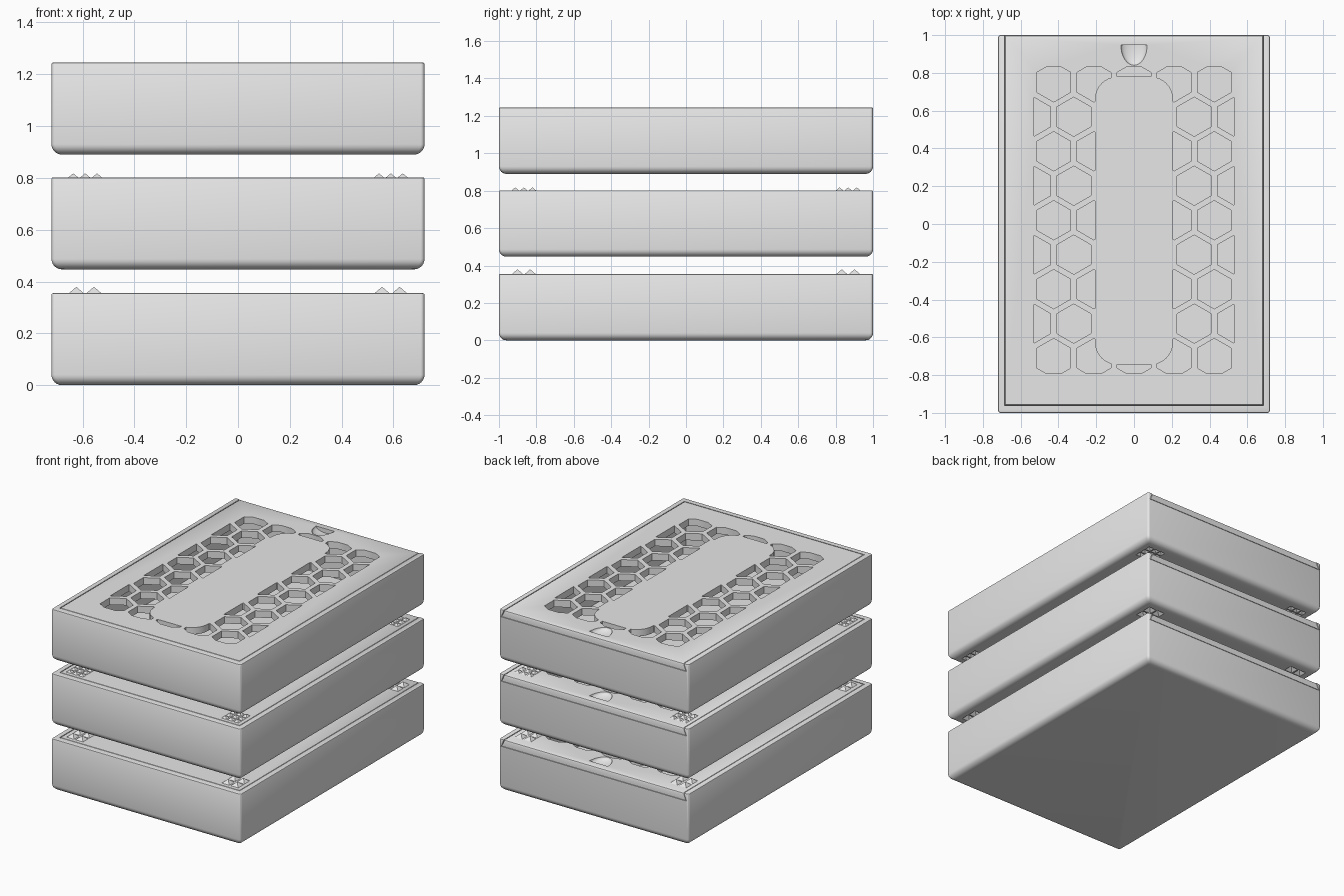
import bpy, bmesh, math
from mathutils import Matrix, Vector

if "Cube" in bpy.data.objects:
    bpy.data.objects.remove(bpy.data.objects["Cube"], do_unlink=True)

HX, HY, H = 0.72, 1.0, 0.355      # box half sizes and height
T = 0.05                          # lid thickness
LEVELS = (0.0, 0.447, 0.89)       # base of each box

grey = bpy.data.materials.new("light grey plastic")
grey.use_nodes = True
grey.diffuse_color = (0.8, 0.8, 0.8, 1)
grey.node_tree.nodes["Principled BSDF"].inputs["Base Color"].default_value = (0.8, 0.8, 0.8, 1)


def make(name, bm, z=0.0):
    bmesh.ops.recalc_face_normals(bm, faces=bm.faces)
    mesh = bpy.data.meshes.new(name)
    bm.to_mesh(mesh)
    bm.free()
    mesh.materials.append(grey)
    ob = bpy.data.objects.new(name, mesh)
    ob.location.z = z
    bpy.context.collection.objects.link(ob)
    return ob


def outline(x, y0, y1, r=0.0, n=4):
    """Rectangle outline with optional rounded corners."""
    corners = ((x, y1, 0), (-x, y1, 1), (-x, y0, 2), (x, y0, 3))
    if r == 0:
        return [(cx, cy) for cx, cy, _ in corners]
    pts = []
    for cx, cy, q in corners:
        ox = cx - math.copysign(r, cx)
        oy = cy - r if q < 2 else cy + r
        for i in range(n + 1):
            a = (q + i / n) * math.pi / 2
            pts.append((ox + r * math.cos(a), oy + r * math.sin(a)))
    return pts


def loft(bm, rings):
    """Closed solid through a stack of (outline, z) rings."""
    loops = [[bm.verts.new((x, y, z)) for x, y in pts] for pts, z in rings]
    for a, b in zip(loops, loops[1:]):
        for i in range(len(a)):
            j = (i + 1) % len(a)
            bm.faces.new((a[i], a[j], b[j], b[i]))
    bm.faces.new(loops[0][::-1])
    bm.faces.new(loops[-1])


def solid(name, rings, z=0.0):
    bm = bmesh.new()
    loft(bm, rings)
    return make(name, bm, z)


def carve(ob, *steps):
    """Apply boolean steps (operation, cutter) and drop the cutters."""
    for op, cutter in steps:
        cutter.hide_render = True
        mod = ob.modifiers.new("cut", 'BOOLEAN')
        mod.operation, mod.object, mod.solver = op, cutter, 'EXACT'
    bpy.context.view_layer.update()
    deps = bpy.context.evaluated_depsgraph_get()
    mesh = bpy.data.meshes.new_from_object(ob.evaluated_get(deps))
    ob.modifiers.clear()
    ob.data = mesh
    for _, cutter in steps:
        bpy.data.objects.remove(cutter, do_unlink=True)
    return ob


def smooth(ob):
    bpy.ops.object.select_all(action='DESELECT')
    ob.select_set(True)
    bpy.context.view_layer.objects.active = ob
    bpy.ops.object.shade_smooth_by_angle(angle=math.radians(30))


def pyramids(name, n, z, grow=0.0):
    """Square grids of n x n pyramids at the four corners."""
    pitch, half, tall = (0.068, 0.029, 0.025) if n == 2 else (0.046, 0.019, 0.016)
    half, tall = half + grow, tall + 2 * grow
    bm = bmesh.new()
    for sx in (-1, 1):
        for sy in (-1, 1):
            for i in range(n):
                for j in range(n):
                    x = sx * 0.59 + (i - (n - 1) / 2) * pitch
                    y = sy * 0.867 + (j - (n - 1) / 2) * pitch
                    m = Matrix.Translation((x, y, tall / 2 - grow)) @ Matrix.Rotation(math.pi / 4, 4, 'Z')
                    bmesh.ops.create_cone(bm, cap_ends=True, segments=4, radius1=half * math.sqrt(2),
                                          radius2=0, depth=tall, matrix=m)
    return make(name, bm, z)


def hex_cutter(z):
    """Honeycomb openings, trimmed to the panel and around the centre plate."""
    bm = bmesh.new()
    step_x, step_y, r = 0.2125, 0.1825, 0.104
    for row in range(9):
        cols = range(-2, 3) if row % 2 == 0 else (-2.5, -1.5, 1.5, 2.5)
        for c in cols:
            cx, cy = c * step_x, 0.02 + (row - 4) * step_y
            hexagon = [(cx + r * math.sin(k * math.pi / 3), cy - r * math.cos(k * math.pi / 3))
                       for k in range(6)]
            loft(bm, [(hexagon, H - 0.1), (hexagon, H + 0.1)])
    cutter = make("honeycomb", bm, z)
    panel = outline(0.53, -0.79, 0.83)
    plate = outline(0.207, -0.745, 0.78, 0.12, 8)
    return carve(cutter,
                 ('INTERSECT', solid("panel", [(panel, H - 0.15), (panel, H + 0.15)], z)),
                 ('DIFFERENCE', solid("plate", [(plate, H - 0.2), (plate, H + 0.2)], z)))


def thumb_cutter(z):
    """Scoop with a straight wall on its back side."""
    bm = bmesh.new()
    m = Matrix.Translation((0, 0.95, H)) @ Matrix.Diagonal((0.07, 0.11, 0.03, 1))
    bmesh.ops.create_uvsphere(bm, u_segments=32, v_segments=16, radius=1, matrix=m)
    block = outline(0.2, 0.7, 0.948)
    return carve(make("scoop", bm, z),
                 ('INTERSECT', solid("block", [(block, H - 0.2), (block, H + 0.2)], z)))


def build_box(label, z, top_grid, base_grid):
    # Tray: rounded bottom edge, straight walls, slightly eased rim
    rad, ease, n = 0.04, 0.006, 6
    steps = [(rad * (1 - math.sin(a)), rad * (1 - math.cos(a)))
             for a in (k * math.pi / 2 / n for k in range(n + 1))]
    steps += [(0, H - ease), (ease * 0.3, H - ease * 0.3), (ease, H)]
    tray = solid(label + "_tray", [(outline(HX - d, -HY + d, HY - d, 0.015), h) for d, h in steps], z)

    # Dovetail slot open at the back, and the storage cavity
    g = 0.005
    slot = solid("slot", [(outline(0.70 + g, -0.975 - g, 1.1), H - T),
                          (outline(0.67 + g, -0.945 - g, 1.1), H + T / 2)], z)
    room = outline(0.66, -0.94, 0.94)
    cavity = solid("cavity", [(room, 0.04), (room, H - T / 2)], z)
    cuts = [('DIFFERENCE', slot), ('DIFFERENCE', cavity)]
    if base_grid:
        cuts.append(('DIFFERENCE', pyramids("sockets", base_grid, z, 0.002)))
    smooth(carve(tray, *cuts))

    # Sliding lid with an eased back edge
    lid = solid(label + "_lid", [(outline(0.70, -0.975, HY), H - T + 0.003),
                                 (outline(0.685, -0.96, HY), H - 0.0125),
                                 (outline(0.682, -0.957, HY - 0.004), H - 0.004),
                                 (outline(0.68, -0.955, HY - 0.0125), H)], z)
    smooth(carve(lid, ('DIFFERENCE', hex_cutter(z)), ('DIFFERENCE', thumb_cutter(z))))

    # Stacking pyramids that fit the sockets above
    if top_grid:
        pyramids(label + "_stacking_pyramids", top_grid, z + H - 0.0005)


build_box("lower", LEVELS[0], 2, 0)
build_box("middle", LEVELS[1], 3, 2)
build_box("upper", LEVELS[2], 0, 3)
